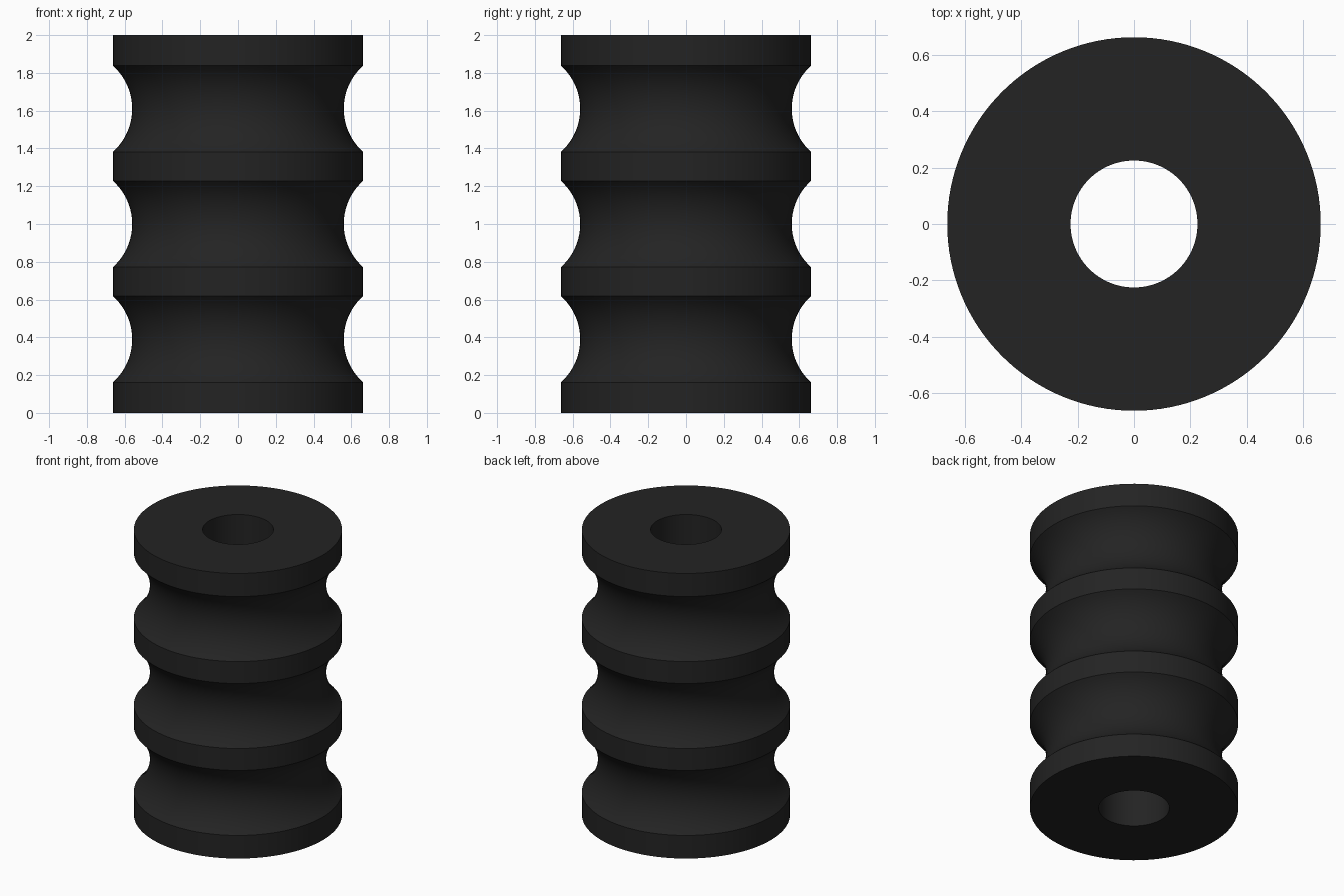
import bpy, bmesh, math

if "Cube" in bpy.data.objects:
    bpy.data.objects.remove(bpy.data.objects["Cube"])

SEGMENTS = 128
OUTER, BORE, HEIGHT = 0.662, 0.225, 2.0
GROOVE_CENTRES = (0.39, 1.0, 1.61)
HALF, DEPTH, STEPS = 0.228, 0.102, 20

# Profile: bore, flat ends and three circular-arc grooves
arc_r = (HALF ** 2 + DEPTH ** 2) / (2 * DEPTH)
arc_x = OUTER - DEPTH + arc_r
sweep = math.asin(HALF / arc_r)
profile = [(BORE, 0.0), (OUTER, 0.0)]
for zc in GROOVE_CENTRES:
    for i in range(STEPS + 1):
        a = -sweep + 2 * sweep * i / STEPS
        profile.append((arc_x - arc_r * math.cos(a), zc + arc_r * math.sin(a)))
profile += [(OUTER, HEIGHT), (BORE, HEIGHT)]

# Revolve the closed profile around z
bm = bmesh.new()
rings = []
for s in range(SEGMENTS):
    t = 2 * math.pi * s / SEGMENTS
    rings.append([bm.verts.new((r * math.cos(t), r * math.sin(t), z)) for r, z in profile])
n = len(profile)
for s in range(SEGMENTS):
    a, b = rings[s], rings[(s + 1) % SEGMENTS]
    for i in range(n):
        j = (i + 1) % n
        bm.faces.new((a[i], b[i], b[j], a[j]))
bmesh.ops.recalc_face_normals(bm, faces=bm.faces)

mesh = bpy.data.meshes.new("grooved_bushing")
bm.to_mesh(mesh)
bm.free()
bushing = bpy.data.objects.new("grooved_bushing", mesh)
bpy.context.collection.objects.link(bushing)

# Black rubber colour
rubber = bpy.data.materials.new("black_rubber")
rubber.diffuse_color = (0.017, 0.017, 0.017, 1.0)
rubber.use_nodes = True
rubber.node_tree.nodes["Principled BSDF"].inputs["Base Color"].default_value = rubber.diffuse_color
mesh.materials.append(rubber)

# Smooth round walls with crisp rims
bpy.context.view_layer.objects.active = bushing
bushing.select_set(True)
bpy.ops.object.shade_smooth_by_angle(angle=math.radians(30))
